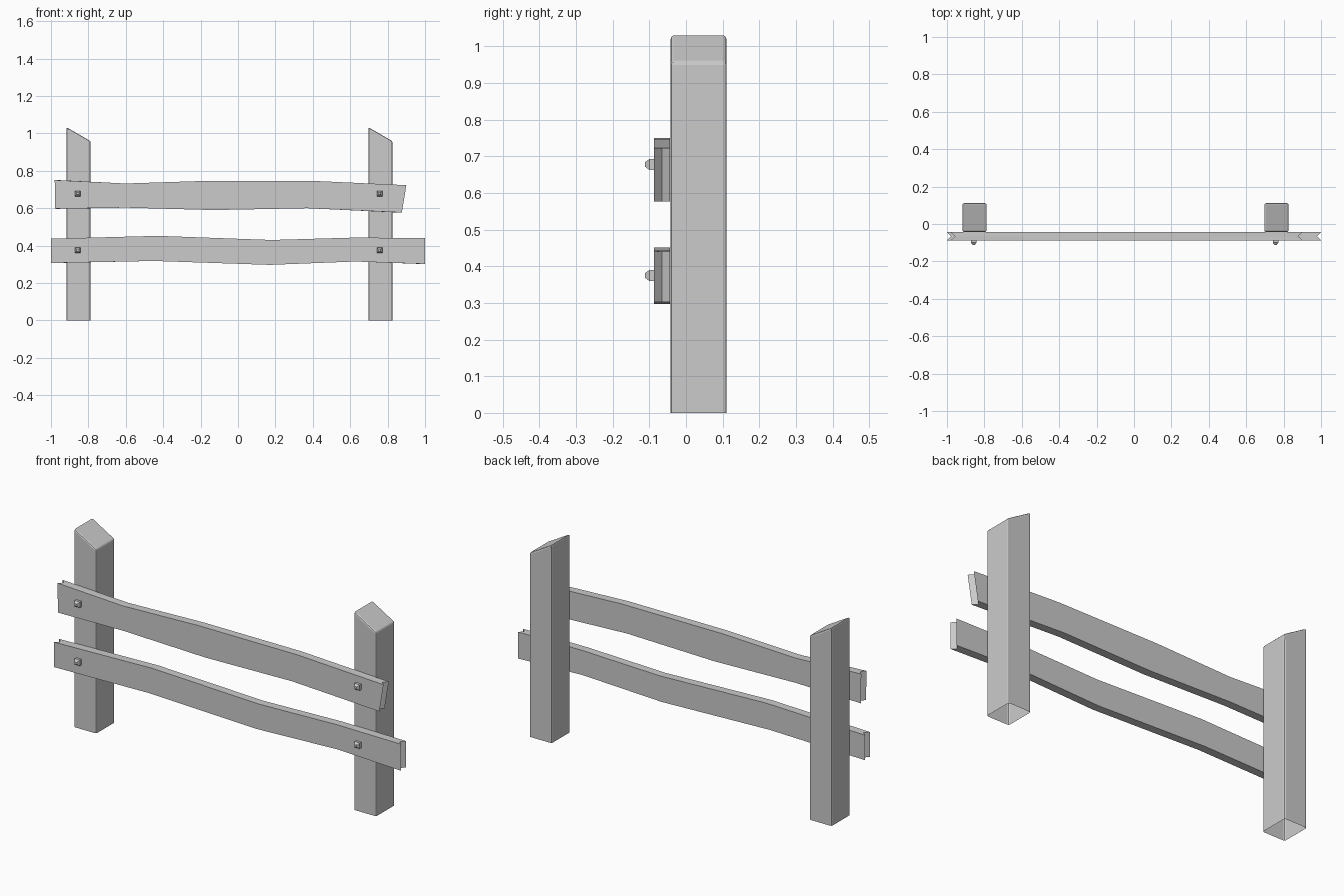
import bpy, bmesh

if "Cube" in bpy.data.objects:
    bpy.data.objects.remove(bpy.data.objects["Cube"])

def finish(name, bm):
    bmesh.ops.recalc_face_normals(bm, faces=bm.faces[:])
    me = bpy.data.meshes.new(name)
    bm.to_mesh(me)
    bm.free()
    ob = bpy.data.objects.new(name, me)
    bpy.context.collection.objects.link(ob)
    return ob

def loft(bm, rings):
    """Skin a list of vertex rings, closing both ends."""
    vs = [[bm.verts.new(p) for p in r] for r in rings]
    n = len(vs[0])
    for a, b in zip(vs, vs[1:]):
        for i in range(n):
            j = (i + 1) % n
            bm.faces.new((a[i], a[j], b[j], b[i]))
    return vs

# Post: slanted top, softened edges, open underside
def post(name, x0, x1, y0=-0.042, y1=0.111, high=1.033, low=0.958):
    bm = bmesh.new()
    corners = [(x0, y0), (x1, y0), (x1, y1), (x0, y1)]
    rings = loft(bm, [[(x, y, 0) for x, y in corners],
                      [(x, y, high if x == x0 else low) for x, y in corners]])
    bm.faces.new(rings[1])
    bmesh.ops.recalc_face_normals(bm, faces=bm.faces[:])
    edges = [e for e in bm.edges if max(v.co.z for v in e.verts) > 0]
    bmesh.ops.bevel(bm, geom=edges, offset=0.008, segments=2, profile=0.5,
                    affect='EDGES')
    return finish(name, bm)

# Rail: wavy board made of stations, with a V notch in each end
def rail(name, top, bottom, yf=-0.087, yb=-0.044, notch=0.022):
    bm = bmesh.new()
    ym = (yf + yb) / 2
    last = len(top) - 1
    rings = []
    for i, ((xt, zt), (xb, zb)) in enumerate(zip(top, bottom)):
        d = notch if i == 0 else -notch if i == last else 0
        rings.append([(xb, yf, zb), (xb + d, ym, zb), (xb, yb, zb),
                      (xt, yb, zt), (xt + d, ym, zt), (xt, yf, zt)])
    vs = loft(bm, rings)
    for r in (vs[0], vs[-1]):
        bm.faces.new((r[0], r[1], r[4], r[5]))
        bm.faces.new((r[1], r[2], r[3], r[4]))
    return finish(name, bm)

# Nail: square head tapering to a small flat tip
def nail(name, x, z):
    bm = bmesh.new()
    rings = []
    for y, s in ((-0.085, 0.015), (-0.1, 0.015), (-0.112, 0.006)):
        rings.append([(x - s, y, z - s), (x + s, y, z - s),
                      (x + s, y, z + s), (x - s, y, z + s)])
    vs = loft(bm, rings)
    bm.faces.new(vs[0])
    bm.faces.new(vs[-1])
    return finish(name, bm)

post("left_post", -0.917, -0.788)
post("right_post", 0.697, 0.826)

rail("upper_rail",
     [(-0.98, 0.75), (-0.6, 0.732), (-0.17, 0.746), (0.4, 0.746), (0.9, 0.723)],
     [(-0.977, 0.597), (-0.6, 0.603), (-0.13, 0.59), (0.37, 0.6), (0.876, 0.577)])
rail("lower_rail",
     [(-1, 0.437), (-0.43, 0.452), (0.18, 0.43), (0.63, 0.443), (1, 0.44)],
     [(-1, 0.307), (-0.45, 0.318), (0.17, 0.297), (0.63, 0.315), (1, 0.302)])

for side, x in (("left", -0.857), ("right", 0.757)):
    for level, z in (("upper", 0.678), ("lower", 0.375)):
        nail(f"{side}_{level}_nail", x, z)
